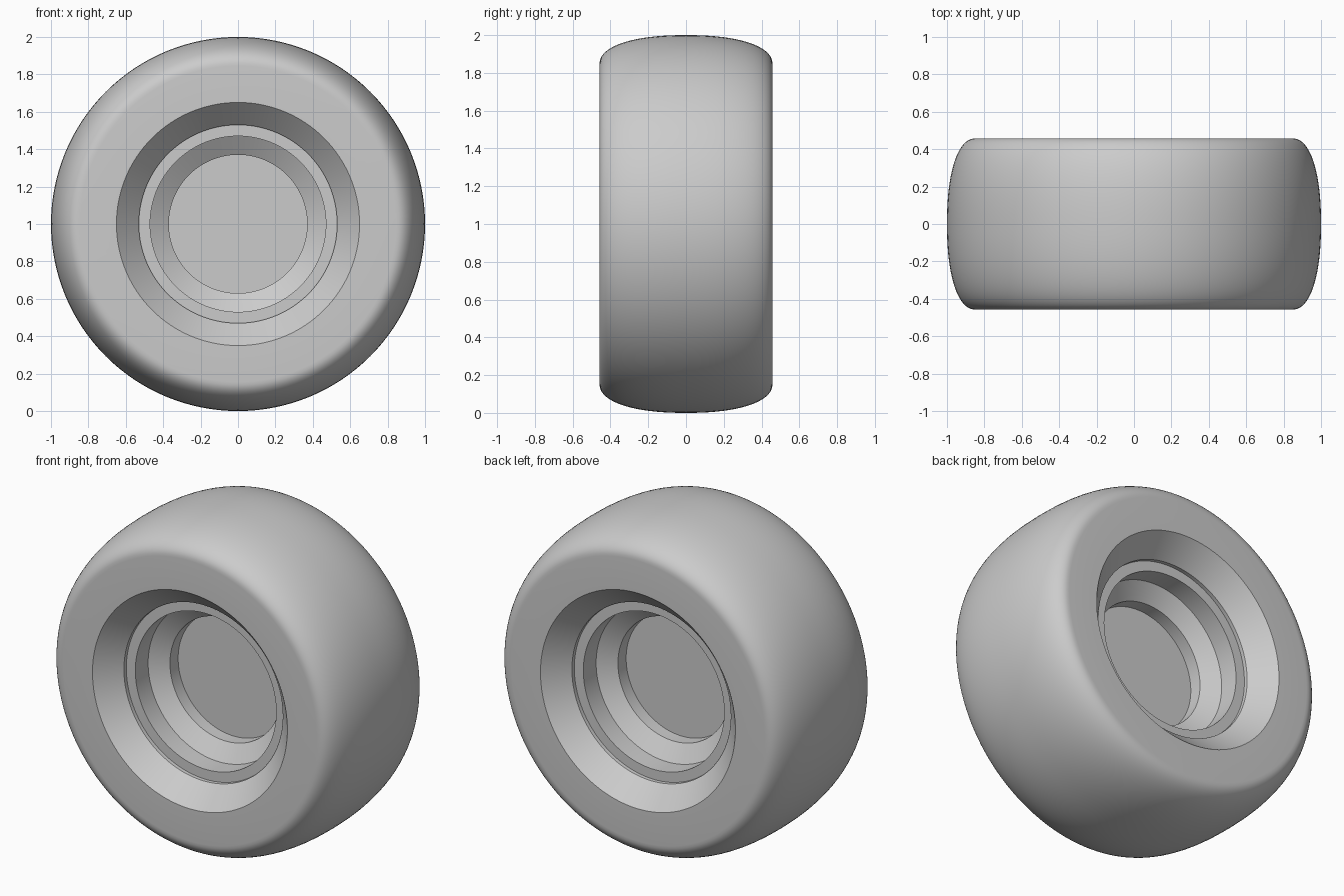
import bpy, bmesh, math
from mathutils import Vector

cube = bpy.data.objects.get("Cube")
if cube:
    bpy.data.objects.remove(cube, do_unlink=True)

SEGMENTS = 128
CENTRE = Vector((0, 0, 1))

# Single rubber-grey material
grey = bpy.data.materials.new("Light grey")
grey.use_nodes = True
colour = (0.6, 0.6, 0.6, 1)
grey.diffuse_color = colour
bsdf = next(n for n in grey.node_tree.nodes if n.type == 'BSDF_PRINCIPLED')
bsdf.inputs["Base Color"].default_value = colour
bsdf.inputs["Roughness"].default_value = 0.6


def crowned_tread(inner=0.845, half_width=0.458, power=2.25, steps=20):
    """Rounded tread half-section, from mid-plane to side wall."""
    points = []
    for i in range(steps + 1):
        a = math.pi / 2 * i / steps
        r = inner + (1 - inner) * max(math.cos(a), 0) ** (2 / power)
        y = half_width * math.sin(a) ** (2 / power)
        points.append((r, y))
    return points


def lathe(name, profile):
    """Turn (radius, y) points about the wheel axle."""
    bm = bmesh.new()
    verts = [bm.verts.new(CENTRE + Vector((r, y, 0))) for r, y in profile]
    edges = [bm.edges.new(pair) for pair in zip(verts, verts[1:])]
    bmesh.ops.spin(bm, geom=verts + edges, cent=CENTRE, axis=(0, 1, 0),
                   angle=math.tau, steps=SEGMENTS)
    bmesh.ops.remove_doubles(bm, verts=bm.verts, dist=1e-5)
    bmesh.ops.recalc_face_normals(bm, faces=bm.faces)
    mesh = bpy.data.meshes.new(name)
    bm.to_mesh(mesh)
    bm.free()
    mesh.materials.append(grey)
    obj = bpy.data.objects.new(name, mesh)
    bpy.context.collection.objects.link(obj)
    return obj


# Side recess: flared opening, step ring, bearing seat, inner cone, centre disc
recess = [(0.65, 0.458), (0.53, 0.33), (0.53, 0.307), (0.47, 0.307),
          (0.47, 0.185), (0.37, 0.12), (0.37, 0.042), (0, 0.042)]
half = crowned_tread() + recess
mirrored = [(r, -y) for r, y in reversed(half[1:])]
wheel = lathe("wheel", mirrored + half)

# Smooth curved surfaces, crisp machined edges
bpy.ops.object.select_all(action='DESELECT')
wheel.select_set(True)
bpy.context.view_layer.objects.active = wheel
bpy.ops.object.shade_smooth_by_angle(angle=math.radians(28))
